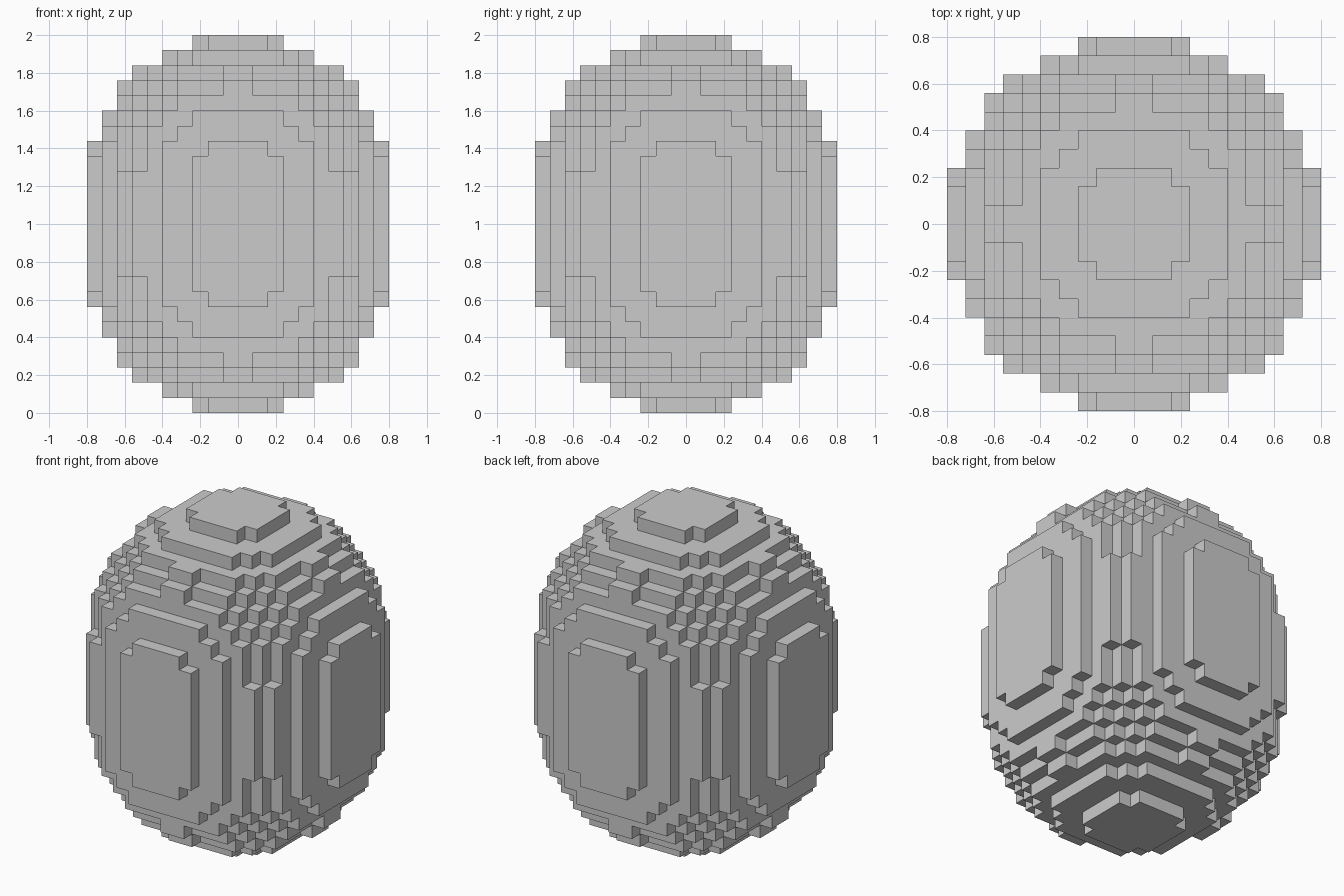
import bpy
import bmesh

CELL = 0.08      # edge length of one block
RADIUS = 10      # radius of the rounded ends, in blocks
STRETCH = 2.5    # extra blocks added to each half of the straight middle

cube = bpy.data.objects.get("Cube")
if cube:
    bpy.data.objects.remove(cube, do_unlink=True)

# Single grey material
grey = bpy.data.materials.new("plain grey")
grey.use_nodes = True
color = (0.6, 0.6, 0.6, 1.0)
grey.diffuse_color = color
grey.node_tree.nodes["Principled BSDF"].inputs["Base Color"].default_value = color


def filled(cell):
    """A block is solid when its centre lies inside the ball."""
    return sum((c + 0.5) ** 2 for c in cell) < RADIUS ** 2


def place(corner):
    """Grid corner to position; the two halves are pulled apart vertically."""
    x, y, z = corner
    sign = (z > 0) - (z < 0)
    return (x * CELL, y * CELL, 1 + CELL * (z + STRETCH * sign))


# Blocky egg: only the outer block faces are made
bm = bmesh.new()
verts = {}


def vert(corner):
    if corner not in verts:
        verts[corner] = bm.verts.new(place(corner))
    return verts[corner]


def add_side(cell, axis, step):
    u, v = (axis + 1) % 3, (axis + 2) % 3
    corners = []
    for du, dv in ((0, 0), (1, 0), (1, 1), (0, 1)):
        p = list(cell)
        p[axis] += step > 0
        p[u] += du
        p[v] += dv
        corners.append(vert(tuple(p)))
    bm.faces.new(corners if step > 0 else corners[::-1])


span = range(-RADIUS, RADIUS)
for cell in ((x, y, z) for x in span for y in span for z in span):
    if not filled(cell):
        continue
    for axis in range(3):
        for step in (-1, 1):
            neighbour = list(cell)
            neighbour[axis] += step
            if not filled(neighbour):
                add_side(cell, axis, step)

mesh = bpy.data.meshes.new("blocky_egg")
bm.to_mesh(mesh)
bm.free()
mesh.materials.append(grey)
egg = bpy.data.objects.new("blocky_egg", mesh)
bpy.context.collection.objects.link(egg)
